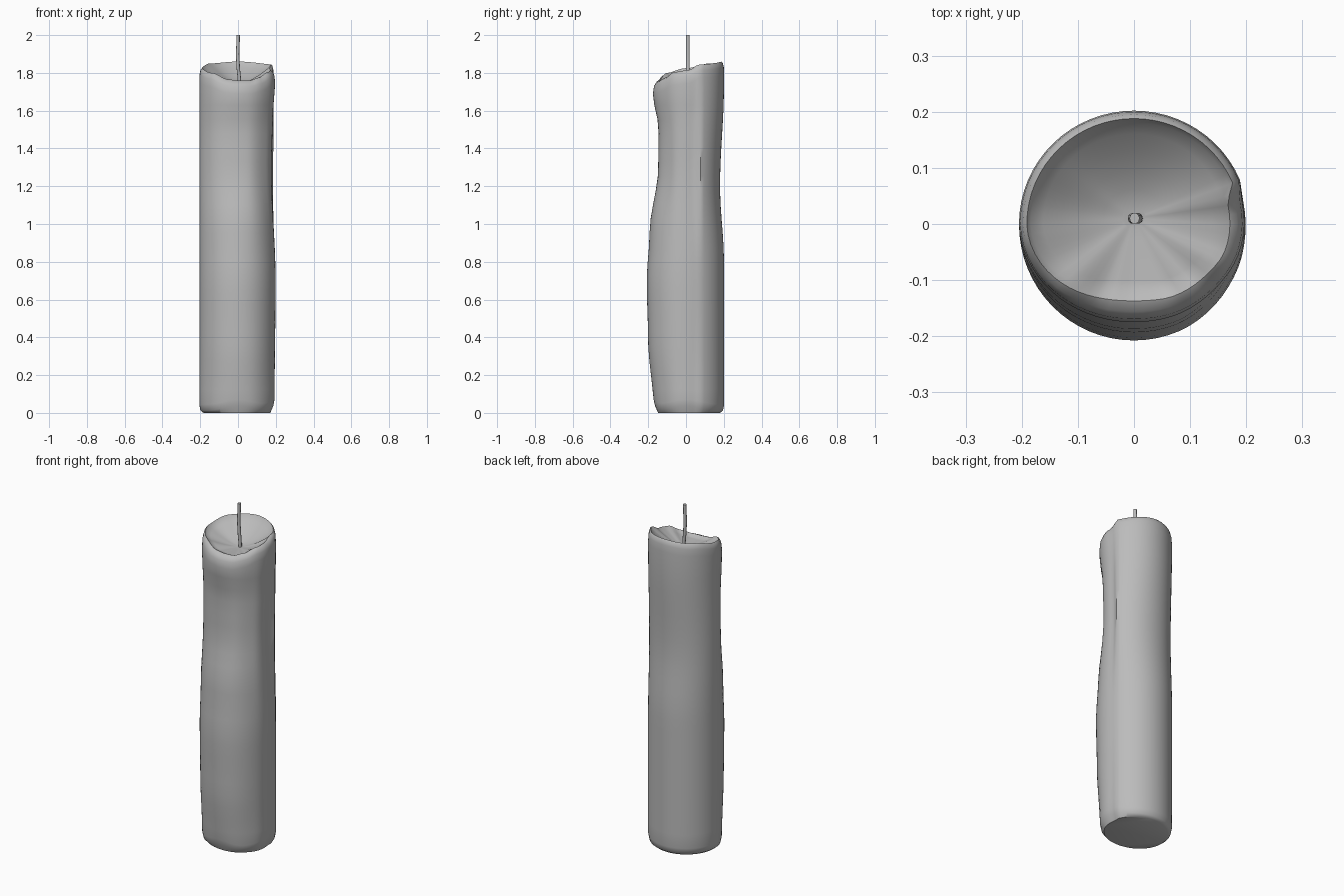
import bpy, bmesh
from math import sin, cos, pi, radians, degrees

if "Cube" in bpy.data.objects:
    bpy.data.objects.remove(bpy.data.objects["Cube"])

SEGMENTS = 64
RADIUS = 0.205


def make_material(name, color):
    mat = bpy.data.materials.new(name)
    mat.use_nodes = True
    mat.diffuse_color = color
    mat.node_tree.nodes["Principled BSDF"].inputs["Base Color"].default_value = color
    return mat


def lerp_table(table, x):
    """Smooth interpolation through sorted (x, value) pairs."""
    for (x0, v0), (x1, v1) in zip(table, table[1:]):
        if x <= x1:
            t = max(0, (x - x0) / (x1 - x0))
            return v0 + (v1 - v0) * t * t * (3 - 2 * t)
    return table[-1][1]


def loft(name, rings, mat):
    """Skin a list of equal rings and close both ends."""
    bm = bmesh.new()
    loops = [[bm.verts.new(p) for p in ring] for ring in rings]
    for low, high in zip(loops, loops[1:]):
        for i in range(len(low)):
            j = (i + 1) % len(low)
            bm.faces.new((low[i], low[j], high[j], high[i]))
    bm.faces.new(loops[0][::-1])
    bm.faces.new(loops[-1])
    mesh = bpy.data.meshes.new(name)
    bm.to_mesh(mesh)
    bm.free()
    obj = bpy.data.objects.new(name, mesh)
    bpy.context.collection.objects.link(obj)
    mesh.materials.append(mat)
    bpy.ops.object.select_all(action='DESELECT')
    obj.select_set(True)
    bpy.context.view_layer.objects.active = obj
    bpy.ops.object.shade_smooth_by_angle(angle=radians(50))
    return obj


wax = make_material("grey wax", (0.5, 0.5, 0.5, 1))

# How far the wax is sunk in at each height: front, side and back
FRONT = [(0, .035), (.4, .004), (.7, -.003), (.95, .012), (1.3, .058),
         (1.5, .06), (1.69, .03), (1.8, .03)]
SIDE = [(0, .012), (.7, .006), (1.3, .028), (1.55, .022), (1.75, .008)]
BACK = [(0, .003), (.8, .004), (1.2, .025), (1.75, .003)]

# Weight of the side hollow by angle, ending at a crisp ridge
HOLLOW = [(-70, 0), (-25, .7), (0, 1), (13, 1), (23, 0), (360, 0)]

# Rim height by angle, lowest at the front spout
RIM = [(-90, 1.76), (-65, 1.76), (-45, 1.775), (-20, 1.805), (5, 1.815),
       (23, 1.845), (90, 1.86), (140, 1.85), (180, 1.825), (215, 1.8),
       (250, 1.765), (270, 1.76)]


def wrap(a):
    d = degrees(a)
    return d - 360 if d > 270 else d


def wall(a, z):
    """Outer radius of the wax at an angle and height."""
    front = max(0, -sin(a)) ** 1.5
    back = max(0, sin(a)) ** 2
    return (RADIUS - front * lerp_table(FRONT, z) - back * lerp_table(BACK, z)
            - lerp_table(HOLLOW, wrap(a)) * lerp_table(SIDE, z))


def point(a, r, z):
    return (r * cos(a), r * sin(a), z)


angles = [2 * pi * i / SEGMENTS for i in range(SEGMENTS)]
rings = []

# Rounded foot, lifted a little in the middle of the front and side
for inset, z in ((.022, .005), (.006, .018), (0, .05)):
    ring = []
    for a in angles:
        arch = max(0, cos(a + pi / 2)) ** 6 + max(0, cos(a)) ** 6
        ring.append(point(a, wall(a, z) - inset, z - .005 + .025 * arch * (z > .01)))
    rings.append(ring)

# Long softened column
for i in range(1, 22):
    z = .05 + 1.58 * i / 21
    rings.append([point(a, wall(a, z), z) for a in angles])

# Rolled lip: (drop below rim, share of lip width)
for drop, share in ((.07, 0), (.03, .15), (.008, .5), (0, 1), (.012, 1.5)):
    ring = []
    for a in angles:
        top = lerp_table(RIM, wrap(a))
        width = .014 + .024 * max(0, -sin(a)) ** 2 + .012 * lerp_table(HOLLOW, wrap(a))
        ring.append(point(a, wall(a, top - drop) - width * share, top - drop))
    rings.append(ring)

# Melted pool sloping down to the wick
inner = rings[-1]
for s in (.88, .7, .5, .3, .12):
    ring = []
    for x, y, z in inner:
        floor = 1.742
        ring.append((x * s, y * s + .01 * (1 - s), floor + (z - floor) * s ** 1.6))
    rings.append(ring)

loft("candle_body", rings, wax)

# Thin, slightly bent wick
path = [(.007, 1.73), (.006, 1.78), (.001, 1.83), (-.002, 1.9), (0, 1.95), (.001, 2.0)]
loft("wick", [[(x + .009 * cos(k * pi / 5), .01 + .01 * sin(k * pi / 5), z)
               for k in range(10)] for x, z in path], wax)
